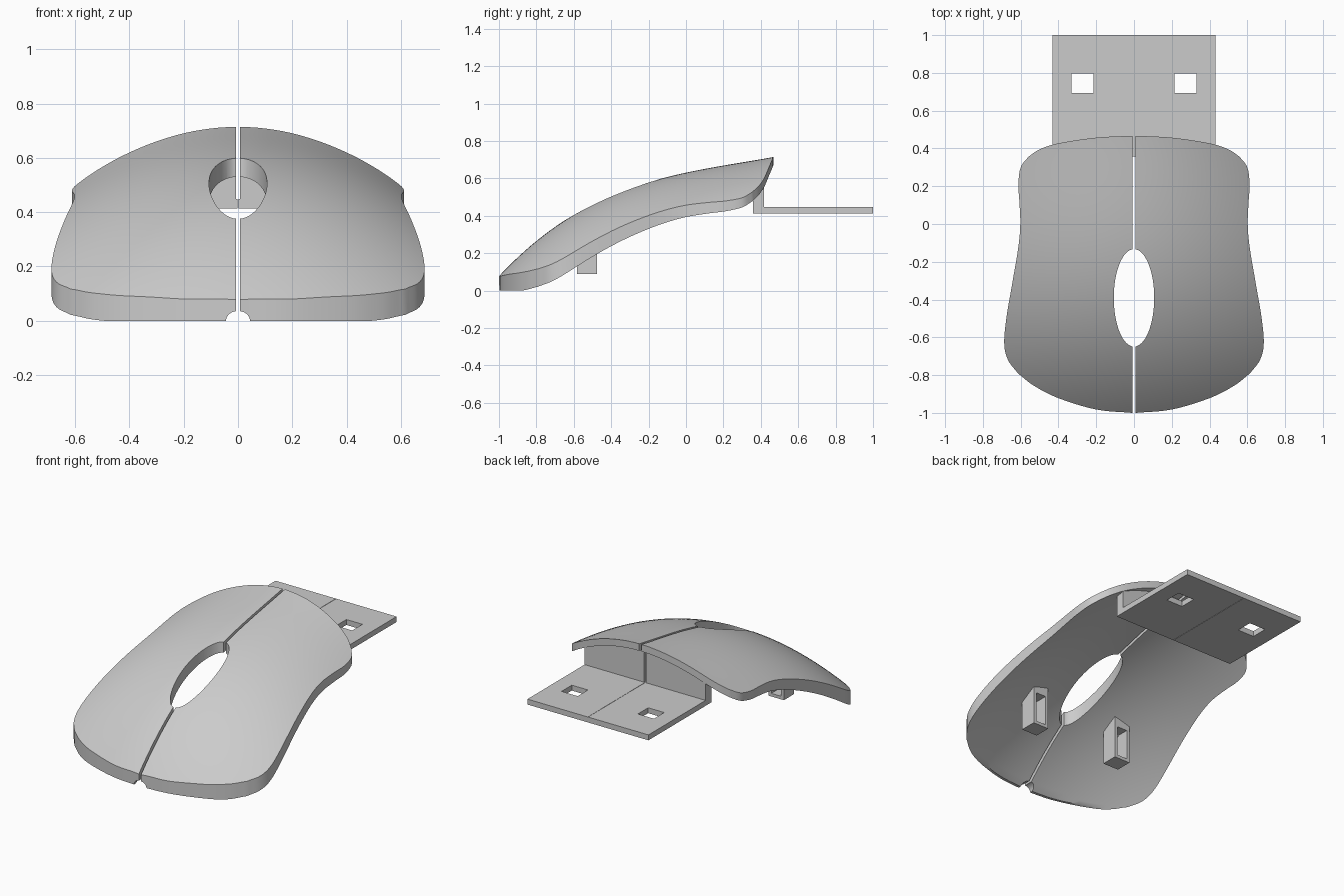
import bpy
import bmesh
from mathutils import Vector

cube = bpy.data.objects.get("Cube")
if cube:
    bpy.data.objects.remove(cube, do_unlink=True)

grey = bpy.data.materials.new("plain grey")
grey.use_nodes = True
grey.diffuse_color = (0.6, 0.6, 0.6, 1)
grey.node_tree.nodes["Principled BSDF"].inputs["Base Color"].default_value = (0.6, 0.6, 0.6, 1)

GAP = 0.008  # half width of the centre slot


def spline(points, count):
    """Resample a Catmull-Rom curve through the points."""
    p = [Vector(q) for q in points]
    p = [2 * p[0] - p[1]] + p + [2 * p[-1] - p[-2]]
    out = []
    for i in range(count + 1):
        s = i / count * (len(p) - 3)
        k = min(int(s), len(p) - 4)
        t = s - k
        a, b, c, d = p[k:k + 4]
        out.append(0.5 * (2 * b + (c - a) * t + (2 * a - 5 * b + 4 * c - d) * t ** 2
                          + (3 * b - a - 3 * c + d) * t ** 3))
    return out


def top(x, y):
    """Arched upper surface of the shell."""
    crown = 0.631 + 0.2145 * y - 0.16 * y ** 2 + 0.179 * y ** 3
    return crown - (0.48 + 0.13 * y + 0.06 * y * y) * x * x


def underside(x, y):
    return max(0, top(x, y) - 0.0635 + 0.04 * y)


def slab(name, grid, low, high):
    """Closed solid between two height functions over a grid of plan points."""
    bm = bmesh.new()
    up = [[bm.verts.new((p[0], p[1], high(*p))) for p in row] for row in grid]
    dn = [[bm.verts.new((p[0], p[1], low(*p))) for p in row] for row in grid]
    for layer in (up, dn):
        for r, s in zip(layer, layer[1:]):
            for j in range(len(r) - 1):
                bm.faces.new((r[j], r[j + 1], s[j + 1], s[j]))

    def rim(g):
        return (g[0][:-1] + [r[-1] for r in g[:-1]]
                + g[-1][:0:-1] + [r[0] for r in g[:0:-1]])
    a, b = rim(up), rim(dn)
    for i in range(len(a)):
        bm.faces.new((a[i - 1], a[i], b[i], b[i - 1]))
    bmesh.ops.recalc_face_normals(bm, faces=bm.faces)
    mesh = bpy.data.meshes.new(name)
    bm.to_mesh(mesh)
    bm.free()
    mesh.materials.append(grey)
    obj = bpy.data.objects.new(name, mesh)
    bpy.context.collection.objects.link(obj)
    return obj


def box(name, x, y, z, high=None, steps=1):
    xs = [x[0] + (x[1] - x[0]) * i / steps for i in range(steps + 1)]
    grid = [[(a, b) for a in xs] for b in y]
    return slab(name, grid, lambda *p: z[0], high or (lambda *p: z[1]))


def apply(obj, modifier):
    bpy.ops.object.select_all(action='DESELECT')
    bpy.context.view_layer.objects.active = obj
    obj.select_set(True)
    bpy.ops.object.modifier_apply(modifier=modifier.name)


def cut(obj, cutter):
    mod = obj.modifiers.new("cut", 'BOOLEAN')
    mod.operation = 'DIFFERENCE'
    mod.solver = 'EXACT'
    mod.object = cutter
    apply(obj, mod)
    bpy.data.objects.remove(cutter, do_unlink=True)


def mirror(obj):
    mod = obj.modifiers.new("mirror", 'MIRROR')
    mod.use_mirror_merge = False
    apply(obj, mod)


def cylinder(location, scale, rotation=(0, 0, 0)):
    bpy.ops.mesh.primitive_cylinder_add(vertices=64, radius=1, depth=2,
                                        location=location, rotation=rotation)
    obj = bpy.context.object
    obj.scale = scale
    return obj


# Shell half: patch blended between four outline curves
NU, NV = 24, 48
front = spline([(GAP, -1), (0.2, -0.982), (0.4, -0.922), (0.53, -0.856), (0.615, -0.79)], NU)
back = spline([(GAP, 0.467), (0.2, 0.457), (0.4, 0.427), (0.5, 0.395), (0.56, 0.355)], NU)
side = spline([(0.615, -0.79), (0.667, -0.72), (0.687, -0.635), (0.676, -0.5),
               (0.642, -0.3), (0.612, -0.12), (0.602, 0), (0.607, 0.12),
               (0.612, 0.21), (0.6, 0.3), (0.56, 0.355)], NV)
grid = []
for j in range(NV + 1):
    v = (side[j].y - side[0].y) / (side[-1].y - side[0].y)
    mid = front[0].lerp(back[0], v)
    row = []
    for i in range(NU + 1):
        u = i / NU
        p = front[i].lerp(back[i], v) + mid.lerp(side[j], u)
        p -= front[0].lerp(front[-1], u).lerp(back[0].lerp(back[-1], u), v)
        row.append((p.x, p.y))
    grid.append(row)
shell = slab("shell", grid, underside, top)
mirror(shell)

# Oval opening and small round cable notch at the front
cut(shell, cylinder((0, -0.391, 0.4), (0.107, 0.258, 1)))
cut(shell, cylinder((0, -1, 0), (0.044, 0.036, 0.3), (1.5708, 0, 0)))
bpy.ops.object.select_all(action='DESELECT')
bpy.context.view_layer.objects.active = shell
shell.select_set(True)
bpy.ops.object.shade_smooth_by_angle(angle=0.6)

# Upright wall under the rear edge, following the arch
wall = box("rear_wall", (GAP, 0.432), (0.358, 0.417), (0.44, 0),
           lambda x, y: top(x, y) - 0.03, 12)
mirror(wall)

# Flat rear tab in two halves with square holes
tab = box("rear_tab", (0.001, 0.432), (0.358, 1), (0.413, 0.448))
cut(tab, box("tab_cutter", (0.215, 0.33), (0.693, 0.798), (0.3, 0.6)))
mirror(tab)

# Hollow holders under the shell, open to the rear
holder = box("holder", (0.255, 0.365), (-0.582, -0.477), (0.09, 0),
             lambda x, y: top(x, y) - 0.05)
cut(holder, box("holder_cutter", (0.275, 0.345), (-0.56, -0.4), (0.11, 0.3)))
mirror(holder)
